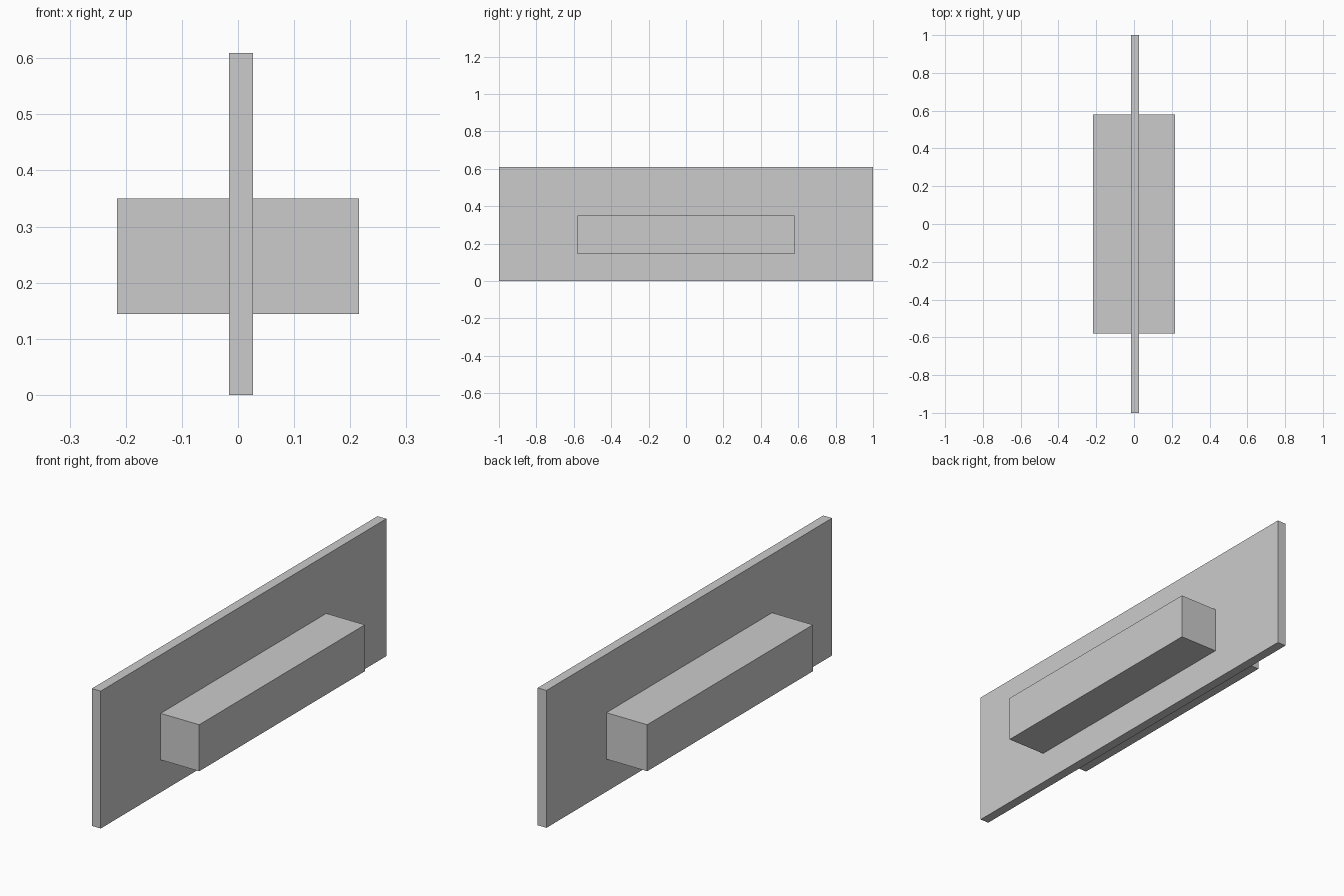
import bpy

if "Cube" in bpy.data.objects:
    bpy.data.objects.remove(bpy.data.objects["Cube"])


def box(name, x, y, z):
    """Axis-aligned box from (min, max) ranges."""
    ranges = (x, y, z)
    bpy.ops.mesh.primitive_cube_add(size=1, location=[(a + b) / 2 for a, b in ranges])
    obj = bpy.context.object
    obj.name = name
    obj.scale = [b - a for a, b in ranges]
    bpy.ops.object.transform_apply(location=False, rotation=False, scale=True)
    return obj


# Thin upright panel, slightly off centre in x
box("panel", (-0.016, 0.027), (-1.0, 1.0), (0.0, 0.609))

# Long block passing through the panel
box("cross_block", (-0.216, 0.216), (-0.58, 0.58), (0.144, 0.35))
